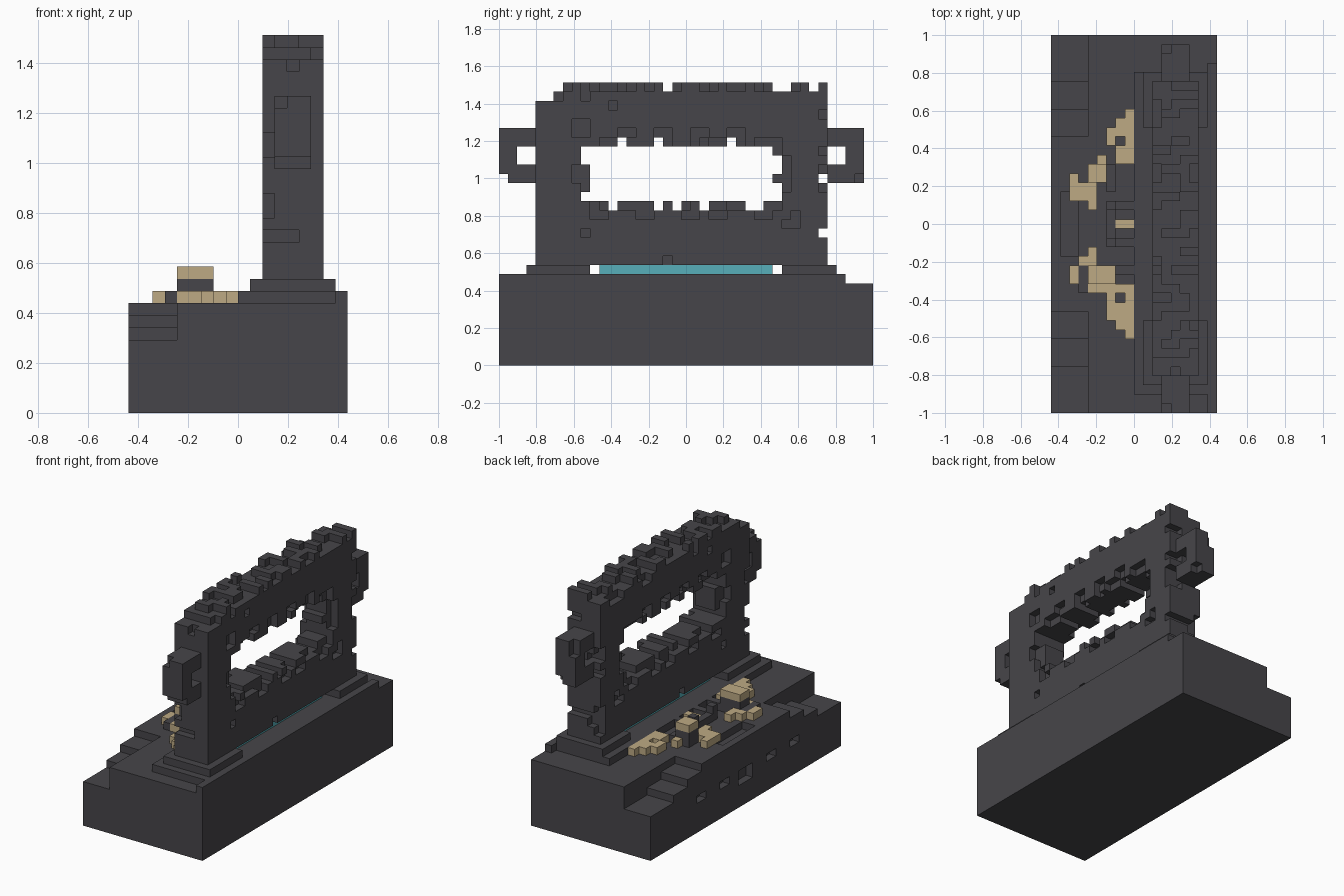
import bpy, bmesh, random
from mathutils import Vector

random.seed(4)
U = 2 / 41                                   # edge of one block
ORIGIN = Vector((-9 * U, -1.0, 0.0))

old = bpy.data.objects.get("Cube")
if old:
    bpy.data.objects.remove(old)


def material(name, rgb):
    m = bpy.data.materials.new(name)
    m.use_nodes = True
    m.diffuse_color = (*rgb, 1)
    m.node_tree.nodes["Principled BSDF"].inputs["Base Color"].default_value = (*rgb, 1)
    return m


STONE = material("dark stone", (0.062, 0.060, 0.067))
SAND = material("pale sandstone", (0.51, 0.40, 0.23))
TEAL = material("teal glow", (0.095, 0.43, 0.49))


def box(i0, i1, j0, j1, k0, k1):
    """Set of block cells; upper bounds are exclusive."""
    return {(i, j, k) for i in range(i0, i1) for j in range(j0, j1) for k in range(k0, k1)}


def part(name, cells, mat):
    """Skin a set of cells with flat faces, then merge the coplanar ones."""
    bm = bmesh.new()
    verts = {}

    def vert(p):
        if p not in verts:
            verts[p] = bm.verts.new(ORIGIN + Vector(p) * U)
        return verts[p]

    for c in sorted(cells):
        for axis in range(3):
            a, b = (axis + 1) % 3, (axis + 2) % 3
            for side in (0, 1):
                n = list(c)
                n[axis] += 2 * side - 1
                if tuple(n) in cells:
                    continue
                ring = []
                for da, db in ((0, 0), (1, 0), (1, 1), (0, 1)):
                    p = list(c)
                    p[axis] += side
                    p[a] += da
                    p[b] += db
                    ring.append(vert(tuple(p)))
                bm.faces.new(ring if side else ring[::-1])
    bmesh.ops.dissolve_limit(bm, angle_limit=0.01, verts=bm.verts, edges=bm.edges)
    bmesh.ops.triangulate(bm, faces=[f for f in bm.faces if len(f.verts) > 4])
    me = bpy.data.meshes.new(name)
    bm.to_mesh(me)
    bm.free()
    me.materials.append(mat)
    ob = bpy.data.objects.new(name, me)
    bpy.context.collection.objects.link(ob)
    return ob


# Base block with stairs descending to both ends of the left strip
base = box(0, 18, 0, 41, 0, 9) | box(17, 18, 0, 38, 9, 10)
for start, end, height in ((0, 5, 6), (5, 8, 7), (8, 11, 8)):
    base -= box(0, 4, start, end, height, 9)
    base -= box(0, 4, 41 - end, 41 - start, height, 9)
base -= box(1, 3, 17, 24, 8, 9)              # shallow sunken landing
for j in (10, 15, 25, 30):                   # small openings along the stair side
    base -= box(0, 1, j - 1, j + 1, 4, 5)
base -= box(0, 1, 19, 22, 3, 5)
part("base", base, STONE)

# Stepped plinth under the gate
part("lower_plinth", box(9, 17, 2, 37, 9, 10), STONE)
part("front_plinth_step", box(10, 17, 3, 10, 10, 11), STONE)
part("back_plinth_step", box(10, 17, 31, 37, 10, 11), STONE)
part("glowing_sill", box(12, 15, 11, 30, 10, 11), TEAL)

# Gate wall with a long window
wall = box(11, 16, 4, 36, 11, 30) - box(11, 16, 4, 6, 29, 30)
wall -= box(11, 16, 10, 30, 18, 24)
for j in (12, 17, 19, 22, 27, 28):           # worn gaps in the sill
    wall -= box(11, 16, j, j + 1, 17, 18)
for j in (13, 17, 25):                       # worn gaps in the lintel
    wall -= box(11, 16, j, j + 1, 24, 25)
wall -= box(11, 16, 9, 10, 18, 19) | box(11, 16, 9, 10, 22, 24)
wall -= box(11, 16, 30, 31, 18, 20) | box(11, 16, 30, 31, 21, 23)

# Wider ragged rebate around the window on both faces
for i in (11, 15):
    rebate = box(i, i + 1, 9, 31, 17, 25)
    for j in (13, 17, 21, 25):
        rebate |= box(i, i + 1, j, j + 2, 25, 26)
    for j in (10, 15, 20, 23, 28):
        rebate |= box(i, i + 1, j, j + 2, 16, 17)
    rebate |= box(i, i + 1, 8, 9, 20, 22) | box(i, i + 1, 31, 32, 19, 23)
    # a few blocks still cling to the rebate edge
    for j in range(9, 31):
        for k in (17, 24):
            if random.random() < 0.4:
                rebate.discard((i, j, k))
    wall -= rebate

# Missing blocks on the faces, the ends and the top edges
for i in (11, 15):
    wall -= box(i, i + 1, 8, 10, 25, 27) | box(i, i + 1, 9, 10, 14, 15)
    wall -= box(i, i + 1, 18, 19, 11, 12) | box(i, i + 1, 31, 33, 15, 16)
    wall -= box(i, i + 1, 12, 13, 28, 29) | box(i, i + 1, 32, 33, 16, 17)
wall -= box(11, 12, 4, 5, 16, 18) | box(11, 14, 4, 5, 14, 15) | box(11, 12, 4, 5, 21, 23)
wall -= box(13, 14, 4, 5, 28, 29)
wall -= box(11, 16, 35, 36, 14, 15)
for k in range(12, 30):
    if random.random() < 0.35:
        wall -= box(11, 11 + random.randint(1, 3), 35, 36, k, k + 1)
    if random.random() < 0.2:
        wall -= box(14, 16, 35, 36, k, k + 1)
for j in range(6, 36):
    for i in (11, 15):
        if random.random() < 0.2:
            wall.discard((i, j, 29))

# Broken crest on top
for j0, j1 in ((7, 18), (19, 30), (32, 34), (35, 36)):
    for j in range(j0, j1):
        i = random.randint(11, 14)
        wall |= box(i, min(16, i + random.randint(1, 4)), j, j + 1, 29, 31)
part("gate_wall", wall, STONE)

# Ring handles on the two ends
front = box(12, 15, 0, 4, 20, 26) - box(12, 15, 2, 4, 22, 24)
front -= box(12, 15, 0, 1, 20, 21) | box(12, 13, 0, 1, 25, 26)
part("front_handle", front, STONE)
back = box(12, 15, 36, 40, 20, 26) - box(12, 15, 36, 38, 22, 24)
back -= box(12, 13, 39, 40, 24, 26) | box(14, 15, 39, 40, 20, 21)
part("back_handle", back, STONE)

# Sandstone rubble on the terrace
arc = box(8, 9, 8, 9, 9, 10) | box(7, 9, 9, 10, 9, 10) | box(6, 9, 10, 14, 9, 10)
arc -= {(7, 12, 9)}
part("front_rubble", arc | box(4, 6, 13, 14, 9, 10), SAND)
arc = box(8, 9, 32, 33, 9, 10) | box(7, 9, 27, 32, 9, 10) | box(6, 7, 29, 31, 9, 10)
part("back_rubble", arc - {(7, 29, 9)}, SAND)
part("middle_rubble", box(7, 9, 20, 21, 9, 10), SAND)
part("front_step_rubble",
     box(2, 3, 14, 16, 9, 10) | box(3, 5, 16, 17, 9, 10) | box(4, 5, 17, 18, 9, 10), SAND)
part("back_step_rubble",
     box(2, 3, 24, 26, 9, 10) | box(2, 5, 23, 24, 9, 10) | box(3, 5, 24, 25, 9, 10)
     | box(4, 5, 22, 23, 9, 10) | box(5, 6, 27, 28, 9, 10), SAND)

# Raised slabs: dark stones capped with sandstone
for name, spot in (("front", (4, 7, 14, 16)), ("back", (4, 6, 25, 27))):
    part(name + "_slab_stone", box(*spot, 9, 11), STONE)
    part(name + "_slab_cap", box(*spot, 11, 12), SAND)

# Low dark stones around the centre
ring = box(6, 9, 18, 23, 9, 10) - box(7, 9, 19, 22, 9, 10)
ring |= box(3, 4, 13, 16, 9, 10) | box(6, 7, 24, 27, 9, 10) | box(7, 9, 15, 16, 9, 10)
part("terrace_stones", ring | box(6, 7, 18, 19, 10, 11) | box(6, 7, 22, 23, 10, 11), STONE)
